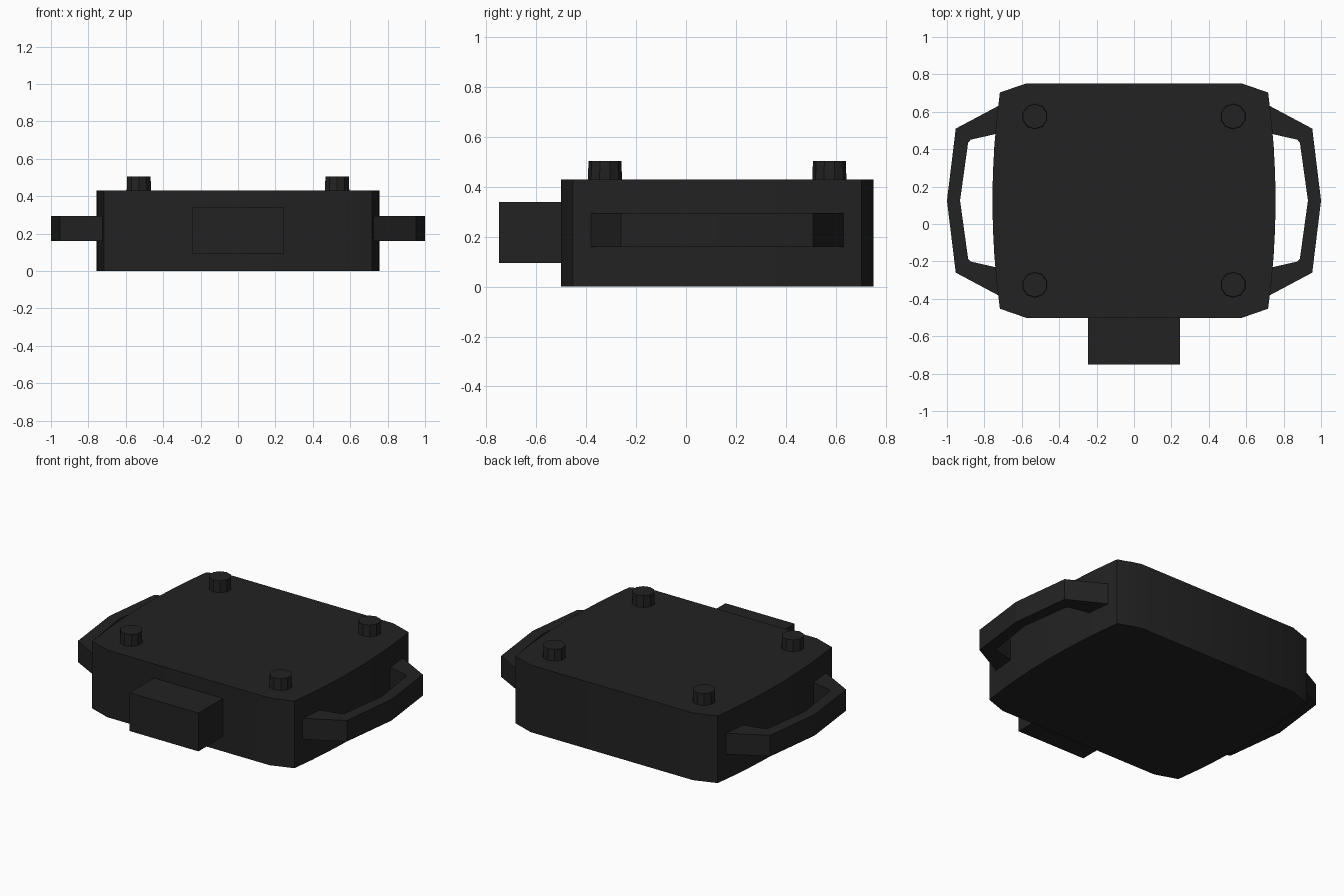
import bpy
import bmesh
import math

cube = bpy.data.objects.get("Cube")
if cube:
    bpy.data.objects.remove(cube, do_unlink=True)

MID_Y = 0.125  # depth centre of the case

black = bpy.data.materials.new("matte black")
black.use_nodes = True
colour = (0.016, 0.016, 0.016, 1)
black.diffuse_color = colour
black.node_tree.nodes["Principled BSDF"].inputs["Base Color"].default_value = colour


def finish(name, bm, smooth=False):
    """Turn a bmesh into a coloured object."""
    bmesh.ops.recalc_face_normals(bm, faces=bm.faces)
    mesh = bpy.data.meshes.new(name)
    bm.to_mesh(mesh)
    bm.free()
    mesh.materials.append(black)
    obj = bpy.data.objects.new(name, mesh)
    bpy.context.collection.objects.link(obj)
    if smooth:
        bpy.ops.object.select_all(action='DESELECT')
        bpy.context.view_layer.objects.active = obj
        obj.select_set(True)
        bpy.ops.object.shade_smooth_by_angle(angle=math.radians(30))
    return obj


def prism(name, outline, z0, z1, smooth=False):
    """Extrude a flat outline from z0 up to z1."""
    bm = bmesh.new()
    face = bm.faces.new([bm.verts.new((x, y, z0)) for x, y in outline])
    top = bmesh.ops.extrude_face_region(bm, geom=[face])["geom"]
    verts = [v for v in top if isinstance(v, bmesh.types.BMVert)]
    bmesh.ops.translate(bm, verts=verts, vec=(0, 0, z1 - z0))
    return finish(name, bm, smooth)


# Case: bowed sides, shallow corner chamfers
STEPS = 8
side = []
for i in range(STEPS + 1):
    t = 2 * i / STEPS - 1
    side.append((0.757 - 0.04 * t * t, MID_Y + 0.578 * t))
right_half = [(0.575, MID_Y - 0.627)] + side + [(0.575, MID_Y + 0.627)]
outline = right_half + [(-x, y) for x, y in reversed(right_half)]
prism("case", outline, 0, 0.43, smooth=True)

# Connector block on the front
prism("front_connector",
      [(-0.245, -0.75), (0.245, -0.75), (0.245, -0.48), (-0.245, -0.48)],
      0.095, 0.34)

# Side handles: bent bars, symmetric in depth
outer = [(0.70, 0.52), (0.953, 0.385), (1.0, 0)]
inner = [(0.93, 0), (0.887, 0.31), (0.873, 0.326), (0.70, 0.365)]
back = outer[:2]
loop = ([(x, y) for x, y in outer]
        + [(x, -y) for x, y in reversed(back)]
        + [(x, -y) for x, y in reversed(inner)]
        + [(x, y) for x, y in inner[1:]])
for label, sign in (("left", 1), ("right", -1)):
    prism(label + "_handle", [(sign * x, MID_Y + y) for x, y in loop], 0.16, 0.295)

# Four round knobs on the lid
for x_label, sx in (("left", 1), ("right", -1)):
    for y_label, sy in (("back", 1), ("front", -1)):
        bm = bmesh.new()
        bmesh.ops.create_cone(bm, cap_ends=True, segments=10,
                              radius1=0.069, radius2=0.066, depth=0.095)
        bmesh.ops.translate(bm, verts=bm.verts,
                            vec=(sx * 0.53, MID_Y + sy * 0.45, 0.4575))
        finish(f"{y_label}_{x_label}_knob", bm)
